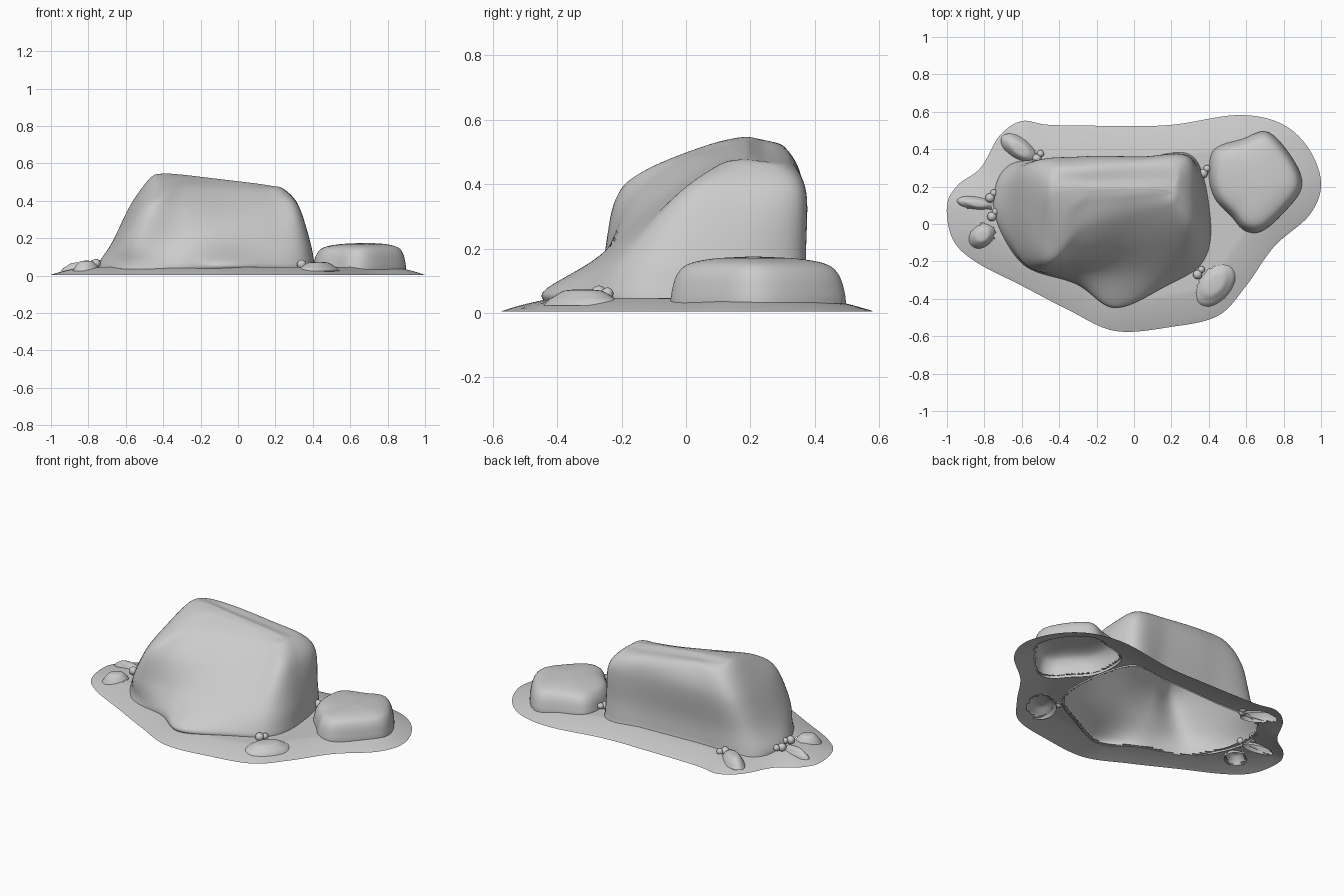
import bpy, bmesh, math
from mathutils import Vector

if "Cube" in bpy.data.objects:
    bpy.data.objects.remove(bpy.data.objects["Cube"])

def spline(pts, n, closed=True):
    """Catmull-Rom resample, n samples per span."""
    out, m = [], len(pts)
    get = (lambda i: pts[i % m]) if closed else (lambda i: pts[max(0, min(m - 1, i))])
    for i in range(m if closed else m - 1):
        a, b, c, d = get(i - 1), get(i), get(i + 1), get(i + 2)
        for k in range(n):
            t = k / n
            out.append(0.5 * (2 * b + (c - a) * t + (2 * a - 5 * b + 4 * c - d) * t * t
                              + (3 * b - a - 3 * c + d) * t ** 3))
    if not closed:
        out.append(pts[-1].copy())
    return out

def finish(name, bm):
    bmesh.ops.recalc_face_normals(bm, faces=bm.faces)
    me = bpy.data.meshes.new(name)
    bm.to_mesh(me)
    bm.free()
    for p in me.polygons:
        p.use_smooth = True
    ob = bpy.data.objects.new(name, me)
    bpy.context.collection.objects.link(ob)
    return ob

def loft(name, rings, n_around, n_up):
    """Smooth shell through a stack of closed rings: open below, capped on top."""
    around = [spline(r, n_around) for r in rings]
    cols = [spline([r[i] for r in around], n_up, False) for i in range(len(around[0]))]
    bm = bmesh.new()
    v = [[bm.verts.new(p) for p in c] for c in cols]
    n = len(v)
    for i in range(n):
        for j in range(len(v[0]) - 1):
            bm.faces.new((v[i][j], v[(i + 1) % n][j], v[(i + 1) % n][j + 1], v[i][j + 1]))
    bm.faces.new([c[-1] for c in v])
    return finish(name, bm)

def flat(xy, z=0.0):
    return [Vector((x, y, z)) for x, y in xy]

def dome(name, base, profile, n=6, lean=(0, 0)):
    """Rounded rock: the base outline shrinks following (scale, z) steps."""
    c = sum(base, Vector()) / len(base) + Vector((*lean, 0))
    rings = [[Vector((c.x + (p.x - c.x) * s, c.y + (p.y - c.y) * s, z)) for p in base]
             for s, z in profile]
    return loft(name, rings, n, 5)

def ellipse(cx, cy, rx, ry, deg, n=8):
    a = math.radians(deg)
    res = []
    for i in range(n):
        t = 2 * math.pi * i / n
        x, y = rx * math.cos(t), ry * math.sin(t)
        res.append(Vector((cx + x * math.cos(a) - y * math.sin(a),
                           cy + x * math.sin(a) + y * math.cos(a), 0)))
    return res

# Main boulder: base, lower wall, shoulder and top edge rings, closing on a ridge
base = flat([(-.75, .08), (-.6, -.21), (-.31, -.32), (-.1, -.44), (.17, -.33), (.37, -.2),
             (.41, .03), (.32, .36), (.05, .36), (-.3, .345), (-.66, .32)], .035)
foot = [p * .985 for p in base]
for p in foot:
    p.z = .075
wall = flat([(-.67, .09), (-.57, -.22), (-.32, -.25), (-.08, -.265), (.18, -.23), (.345, -.15),
             (.385, .05), (.31, .35), (.05, .35), (-.29, .34), (-.61, .31)], .18)
shoulder = [Vector(p) for p in [
    (-.57, .1, .37), (-.49, -.2, .36), (-.3, -.17, .35), (-.05, -.1, .34), (.18, -.05, .35),
    (.3, -.01, .37), (.325, .13, .37), (.29, .355, .37), (.03, .36, .38), (-.28, .36, .39),
    (-.54, .32, .38)]]
top = [Vector(p) for p in [
    (-.47, .14, .515), (-.41, -.12, .445), (-.27, -.03, .465), (-.03, .04, .45), (.14, .08, .45),
    (.22, .11, .46), (.245, .18, .462), (.23, .31, .455), (.02, .325, .475), (-.26, .31, .51),
    (-.44, .29, .51)]]
ridge = []
for p in top:
    x = max(-.4, min(.18, p.x * .85))
    y = .19 + (p.y - .19) * .35
    ridge.append(Vector((x, y, .545 - (x + .38) * .115 - abs(y - .19) * .15)))
crest = [Vector((p.x * .6 - .03, .19 + (p.y - .19) * .1, .55 - (p.x * .6 + .35) * .12)) for p in ridge]
loft("main_boulder", [base, foot, wall, shoulder, top, ridge, crest], 10, 8)

# Flat-topped side boulder
side = flat([(.4, .27), (.43, .14), (.52, .04), (.59, -.035), (.68, -.04), (.79, .05),
             (.895, .19), (.86, .33), (.72, .49), (.58, .455), (.43, .4)])
dome("side_boulder", side, [(1, .03), (.99, .06), (.93, .115), (.8, .15), (.5, .168), (.05, .175)],
     lean=(.06, 0))

# Low half-buried stones around the edge, flaring into the ground
stones = [ellipse(.43, -.32, .13, .085, 50), ellipse(-.81, -.06, .075, .06, 40),
          ellipse(-.84, .11, .1, .035, -8), ellipse(-.61, .4, .11, .055, -35)]
for i, (s, h) in enumerate(zip(stones, (.073, .08, .07, .08))):
    dome(f"low_stone_{i + 1}", s, [(1.08, .024), (.95, .04), (.8, h * .7), (.5, h * .95), (.08, h)], 4)

# Tiny pebbles in the gaps, in clusters of two
for i, (x, y, z) in enumerate([(.37, .27, .07), (.34, -.27, .06), (-.76, .04, .065),
                               (-.77, .14, .06), (-.52, .35, .05)]):
    bm = bmesh.new()
    for dx, dy, r in ((0, 0, .025), (.02, .026, .019)):
        res = bmesh.ops.create_icosphere(bm, subdivisions=3, radius=r)
        bmesh.ops.translate(bm, verts=res["verts"], vec=(x + dx, y + dy, z))
    finish(f"pebble_{i + 1}", bm)

# Ground skirt with holes beneath the rocks
rim = spline(flat([(-1, .1), (-.97, -.08), (-.85, -.2), (-.6, -.33), (-.35, -.46), (-.1, -.572),
                   (.2, -.55), (.45, -.49), (.6, -.33), (.75, -.12), (.94, .05), (1, .22),
                   (.93, .41), (.78, .54), (.55, .582), (.2, .53), (-.1, .525), (-.45, .53),
                   (-.6, .55), (-.72, .47), (-.82, .3), (-.94, .21)]), 12)

def inside(p, poly):
    hit = False
    for a, b in zip(poly, poly[1:] + poly[:1]):
        if (a.y > p.y) != (b.y > p.y) and p.x < (b.x - a.x) * (p.y - a.y) / (b.y - a.y) + a.x:
            hit = not hit
    return hit

def height(p):
    d = min((p - q).length for q in rim)
    t = min(1, d / .17)
    return .004 + .042 * t * (1.4 - .4 * t)

holes = []
for o, s in [(base, .975), (side, .96)] + [(o, .9) for o in stones]:
    c = sum(o, Vector()) / len(o)
    holes.append(spline([c + (p - c) * s for p in o], 4))
centre = Vector((0, .05, 0))
bm = bmesh.new()
rings = []
for k in range(46):
    s = 1 - k / 46
    ring = []
    for q in rim:
        p = centre + (q - centre) * s
        p.z = height(Vector((p.x, p.y, 0)))
        ring.append(bm.verts.new(p))
    rings.append(ring)
n = len(rim)
for a, b in zip(rings, rings[1:]):
    for i in range(n):
        j = (i + 1) % n
        mid = (a[i].co + a[j].co + b[i].co + b[j].co) / 4
        if not any(inside(mid, h) for h in holes):
            bm.faces.new((a[i], a[j], b[j], b[i]))
bmesh.ops.delete(bm, geom=[v for v in bm.verts if not v.link_faces], context='VERTS')
finish("ground_skirt", bm)
